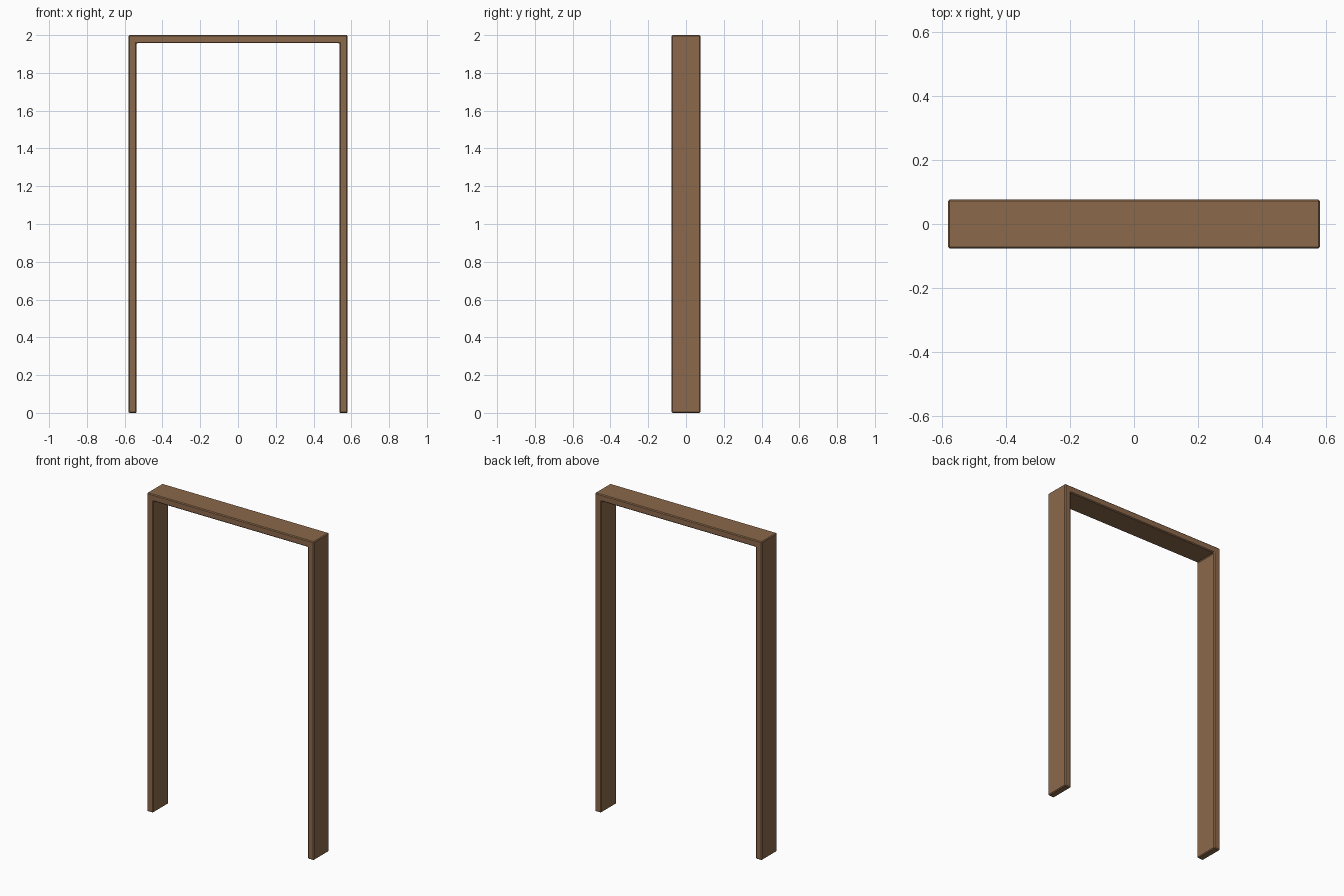
import bpy, bmesh

if "Cube" in bpy.data.objects:
    bpy.data.objects.remove(bpy.data.objects["Cube"])

W, H, D, T = 0.58, 2.0, 0.153, 0.043  # half width, height, depth, board thickness

# U-shaped profile of the door frame, seen from the front
profile = [(-W, 0), (-W + T, 0), (-W + T, H - T), (W - T, H - T),
           (W - T, 0), (W, 0), (W, H), (-W, H)]

bm = bmesh.new()
face = bm.faces.new([bm.verts.new((x, -D / 2, z)) for x, z in profile])
ext = bmesh.ops.extrude_face_region(bm, geom=[face])
bmesh.ops.translate(bm, vec=(0, D, 0),
                    verts=[v for v in ext["geom"] if isinstance(v, bmesh.types.BMVert)])
bmesh.ops.recalc_face_normals(bm, faces=bm.faces)

# Small chamfer along every edge
bmesh.ops.bevel(bm, geom=bm.edges[:], offset=0.005, offset_type='OFFSET',
                segments=1, profile=0.5, affect='EDGES')

mesh = bpy.data.meshes.new("door_frame")
bm.to_mesh(mesh)
bm.free()
frame = bpy.data.objects.new("door_frame", mesh)
bpy.context.collection.objects.link(frame)

# Brown wood
wood = bpy.data.materials.new("brown_wood")
wood.diffuse_color = (0.26, 0.14, 0.07, 1)
wood.use_nodes = True
wood.node_tree.nodes["Principled BSDF"].inputs["Base Color"].default_value = wood.diffuse_color
mesh.materials.append(wood)
